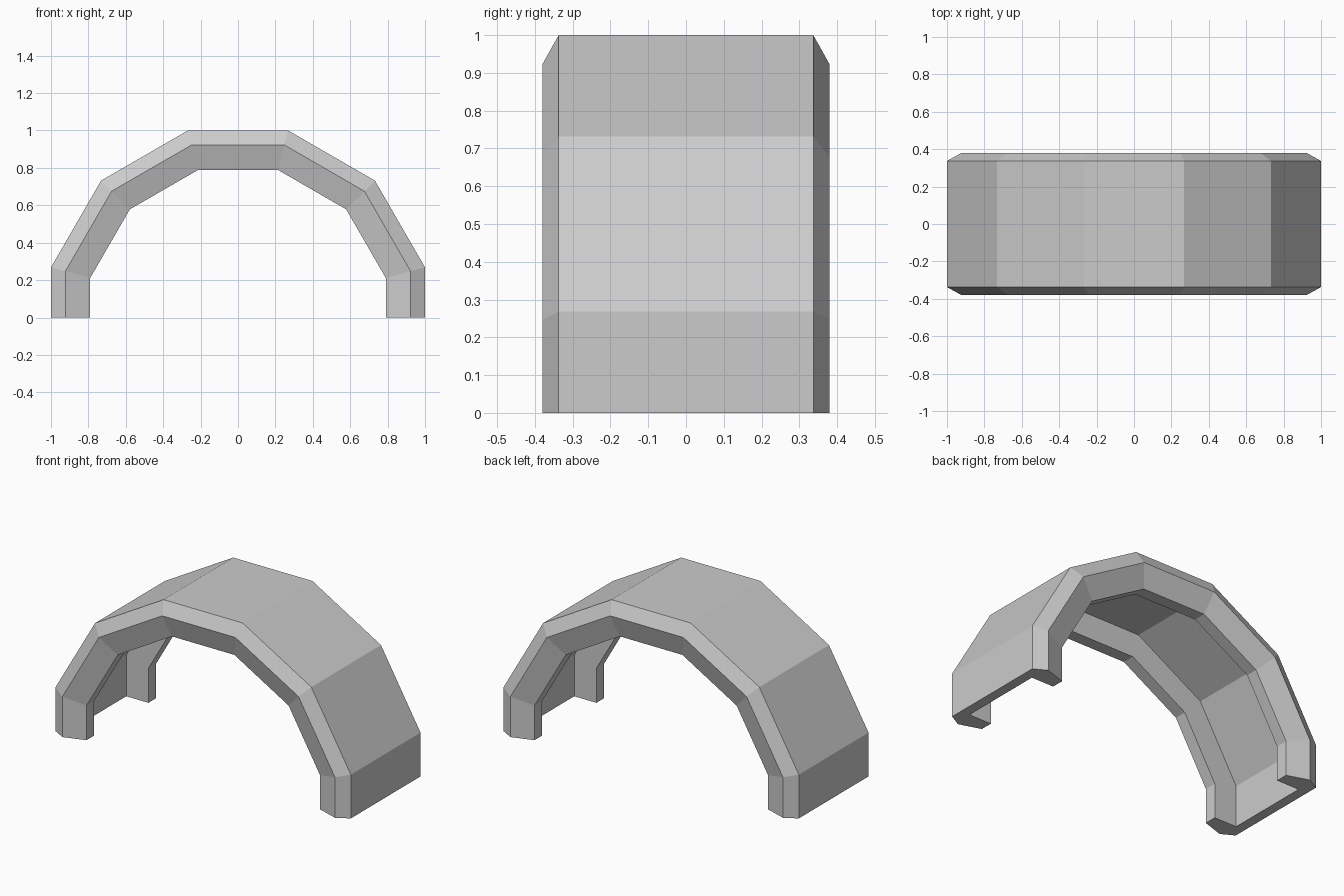
import bpy, bmesh, math

if "Cube" in bpy.data.objects:
    bpy.data.objects.remove(bpy.data.objects["Cube"])

grey = bpy.data.materials.new("light grey")
grey.diffuse_color = (0.6, 0.6, 0.6, 1)
grey.use_nodes = True
grey.node_tree.nodes["Principled BSDF"].inputs["Base Color"].default_value = grey.diffuse_color

# Closed C-channel cross-section: (scale of arch, y)
half = [(1.0, 0.337), (0.923, 0.38), (0.79, 0.337), (0.79, 0.262), (0.94, 0.262)]
section = half + [(r, -y) for r, y in reversed(half)]

# Arch path: upper half of a twelve-sided ring with apothem 1, cut flat at z = 0
R = 1 / math.cos(math.radians(15))
path = [(1.0, 0.0)]
path += [(R * math.cos(math.radians(a)), R * math.sin(math.radians(a))) for a in range(15, 180, 30)]
path += [(-1.0, 0.0)]

# Sweep the section along the arch and cap both feet
bm = bmesh.new()
rings = [[bm.verts.new((px * r, y, pz * r)) for r, y in section] for px, pz in path]
n = len(section)
for a, b in zip(rings, rings[1:]):
    for i in range(n):
        j = (i + 1) % n
        bm.faces.new((a[i], a[j], b[j], b[i]))
bm.faces.new(rings[0])
bm.faces.new(rings[-1])
bmesh.ops.recalc_face_normals(bm, faces=bm.faces)

mesh = bpy.data.meshes.new("wheel_arch")
bm.to_mesh(mesh)
bm.free()
mesh.materials.append(grey)
arch = bpy.data.objects.new("wheel_arch", mesh)
bpy.context.collection.objects.link(arch)
